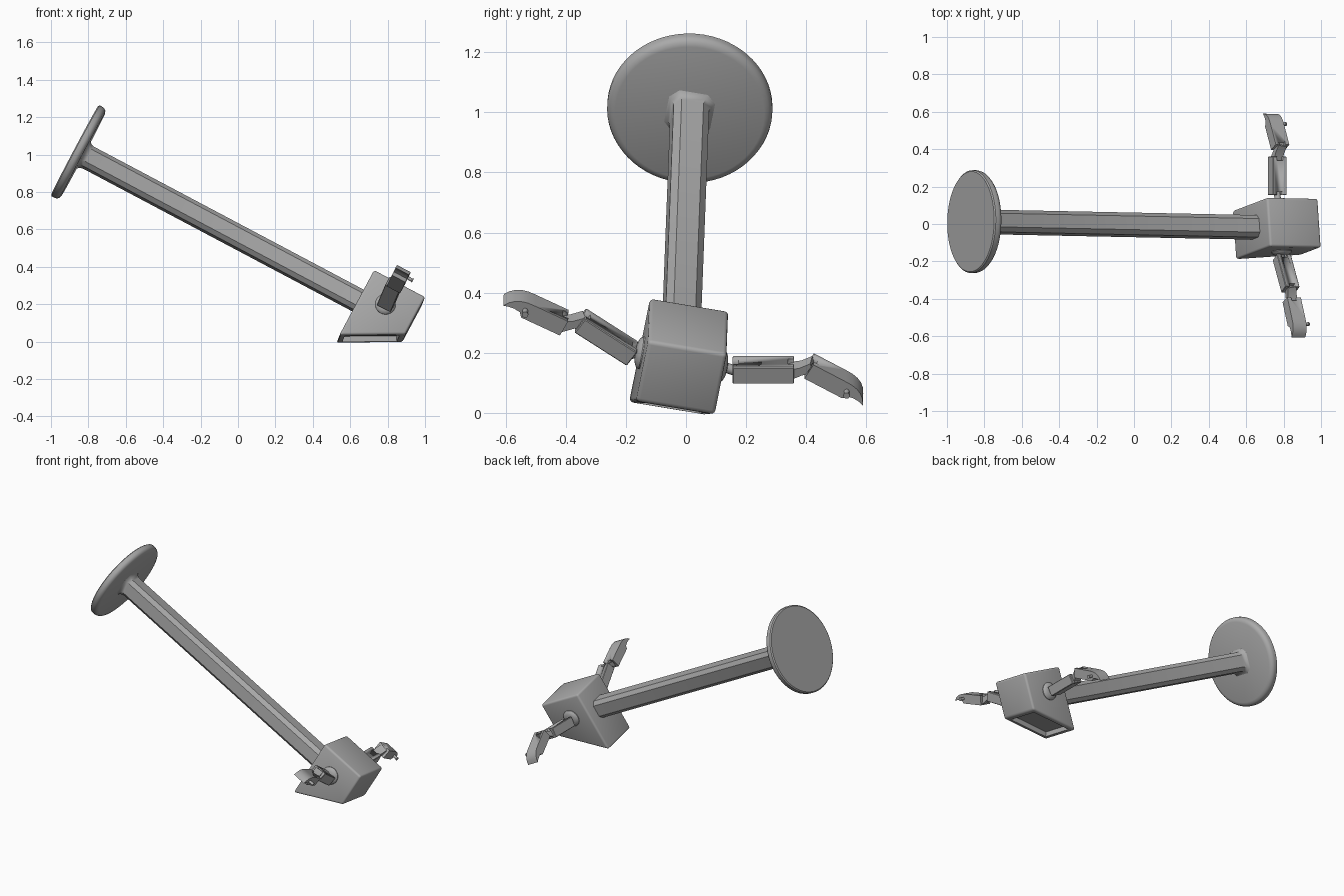
import bpy, bmesh, math
from mathutils import Vector, Matrix

if "Cube" in bpy.data.objects:
    bpy.data.objects.remove(bpy.data.objects["Cube"], do_unlink=True)

grey = bpy.data.materials.new("plain_grey")
grey.use_nodes = True
grey.diffuse_color = (0.4, 0.4, 0.4, 1)
grey.node_tree.nodes["Principled BSDF"].inputs["Base Color"].default_value = (0.4, 0.4, 0.4, 1)


def frame(origin, x, y):
    """Matrix with local x exactly along x, and y as near as possible to y."""
    x = Vector(x).normalized()
    y = Vector(y)
    y = (y - x * y.dot(x)).normalized()
    z = x.cross(y)
    rot = Matrix((x, y, z)).transposed().to_4x4()
    return Matrix.Translation(origin) @ rot


def finish(name, bm, matrix):
    bmesh.ops.recalc_face_normals(bm, faces=bm.faces)
    mesh = bpy.data.meshes.new(name)
    bm.to_mesh(mesh)
    bm.free()
    mesh.transform(matrix)
    mesh.materials.append(grey)
    obj = bpy.data.objects.new(name, mesh)
    bpy.context.collection.objects.link(obj)
    bpy.ops.object.select_all(action='DESELECT')
    obj.select_set(True)
    bpy.context.view_layer.objects.active = obj
    bpy.ops.object.shade_smooth_by_angle(angle=math.radians(35))
    return obj


def loft(rings):
    """Skin a list of equal rings and cap both ends."""
    bm = bmesh.new()
    loops = [[bm.verts.new(p) for p in ring] for ring in rings]
    n = len(loops[0])
    for lo, hi in zip(loops, loops[1:]):
        for i in range(n):
            bm.faces.new((lo[i], lo[(i + 1) % n], hi[(i + 1) % n], hi[i]))
    bm.faces.new(loops[0])
    bm.faces.new(loops[-1])
    bmesh.ops.recalc_face_normals(bm, faces=bm.faces)
    return bm


def prism(profile, half):
    """Extrude an (x, z) profile along y."""
    return loft([[(x, y, z) for x, z in profile] for y in (-half, half)])


def lathe(profile, steps, centre=(0, 0, 0), axis='X'):
    """Turn (radius, distance) pairs about the x or y axis."""
    c = Vector(centre)
    rings = []
    for r, d in profile:
        ring = []
        for i in range(steps):
            t = math.tau * i / steps
            p, q = r * math.cos(t), r * math.sin(t)
            ring.append(c + Vector((d, p, q) if axis == 'X' else (p, d, q)))
        rings.append(ring)
    return loft(rings)


def cut_slots(obj, matrix, ends):
    """Cut a small open slot into the top at each given end."""
    for x in ends:
        bm = bmesh.new()
        bmesh.ops.create_cube(bm, size=1, matrix=Matrix.Translation((x, 0, 0.03)) @ Matrix.Diagonal((0.04, 0.036, 0.04, 1)))
        cutter = finish("slot_cutter", bm, matrix)
        cutter.hide_render = True
        mod = obj.modifiers.new("slot", 'BOOLEAN')
        mod.operation = 'DIFFERENCE'
        mod.object = cutter
        bpy.context.view_layer.objects.active = obj
        bpy.ops.object.modifier_apply(modifier=mod.name)
        bpy.data.objects.remove(cutter, do_unlink=True)


# Main frame: x along the shaft away from the disc, y across, z up
AXIS = Vector((0.883, -0.018, -0.468))
BODY = frame((-0.85, 0.0125, 1.01), AXIS, (-0.067, 0.983, -0.163))

# Round end disc, softly rounded on the shaft side
finish("end_disc", lathe([(0.268, -0.026), (0.275, -0.02), (0.275, 0.0), (0.272, 0.01),
                          (0.263, 0.02), (0.248, 0.025)], 64), BODY)

# Chamfered square shaft with a flare where it meets the disc
a, b = 0.06, 0.037
section = [(a, b), (b, a), (-b, a), (-a, b), (-a, -b), (-b, -a), (b, -a), (a, -b)]
flare = [(0.02, 1.4), (0.027, 1.25), (0.038, 1.1), (0.055, 1.0), (1.72, 1.0)]
finish("shaft", loft([[(s, y * k, z * k) for y, z in section] for s, k in flare]), BODY)

# Slanted body block with rounded edges and a recess underneath
bm = prism([(1.69, 0.165), (2.0, 0.165), (2.0, -0.065), (1.69, -0.235)], 0.133)
bmesh.ops.bevel(bm, geom=bm.edges[:], offset=0.013, segments=3, profile=0.5, affect='EDGES')
bm.normal_update()
under = max((f for f in bm.faces if f.normal.z < -0.7), key=lambda f: f.calc_area())
bmesh.ops.inset_region(bm, faces=[under], thickness=0.025, depth=0)
bmesh.ops.inset_region(bm, faces=[under], thickness=0.003, depth=-0.03)
finish("body_block", bm, BODY)

# Forearm outline, ending in a downward curving tip
FOREARM = [(0, -0.03), (0, 0.03), (0.125, 0.03), (0.15, 0.029), (0.172, 0.024), (0.19, 0.015),
           (0.206, 0.001), (0.218, -0.018), (0.2, -0.013), (0.18, -0.011), (0.158, -0.014),
           (0.145, -0.03)]


def arm(side, sign, shoulder, elbow, wrist, tip):
    """Build one arm; sign is +1 on the model's left."""
    shoulder, elbow, wrist, tip = map(Vector, (shoulder, elbow, wrist, tip))

    # Domed shoulder boss on the block
    dome = [(0.055, 0.125), (0.055, 0.137), (0.048, 0.146), (0.035, 0.152), (0.018, 0.155)]
    finish(side + "_shoulder_boss", lathe([(r, sign * d) for r, d in dome], 32, (1.83, 0, 0.028), 'Y'), BODY)

    # Shoulder pin
    root = BODY @ Vector((1.83, sign * 0.14, 0.028))
    reach = shoulder - root
    length = reach.length + 0.02
    finish(side + "_shoulder_pin", lathe([(0.017, 0), (0.017, length)], 16), frame(root, reach, AXIS))

    # Upper arm
    m = frame(shoulder, elbow - shoulder, AXIS * -sign)
    length = (elbow - shoulder).length
    bm = prism([(0, -0.031), (0, 0.031), (length, 0.031), (length, -0.031)], 0.042)
    bmesh.ops.bevel(bm, geom=bm.edges[:], offset=0.003, segments=1, affect='EDGES')
    cut_slots(finish(side + "_upper_arm", bm, m), m, (0, length))

    # Waisted elbow link
    reach = wrist - elbow
    m = frame(elbow, reach, AXIS * -sign)
    mid, end = reach.length / 2, reach.length + 0.015
    link = [(-0.015, 0.02), (mid, 0.014), (end, 0.02)]
    finish(side + "_elbow_link", prism(link + [(x, -z) for x, z in reversed(link)], 0.026), m)

    # Forearm with side peg
    m = frame(wrist, tip - wrist, AXIS * -sign)
    cut_slots(finish(side + "_forearm", prism(FOREARM, 0.041), m), m, (0,))
    peg = [(0.009, 0), (0.009, -sign * 0.065), (0.011, -sign * 0.066), (0.011, -sign * 0.072)]
    finish(side + "_forearm_peg", lathe(peg, 12, (0.145, 0, 0), 'Y'), m)


arm("left", 1, (0.766, 0.155, 0.143), (0.766, 0.36, 0.143),
    (0.782, 0.41, 0.156), (0.735, 0.59, 0.062))
arm("right", -1, (0.79, -0.178, 0.197), (0.837, -0.352, 0.308),
    (0.843, -0.405, 0.3), (0.885, -0.595, 0.388))
